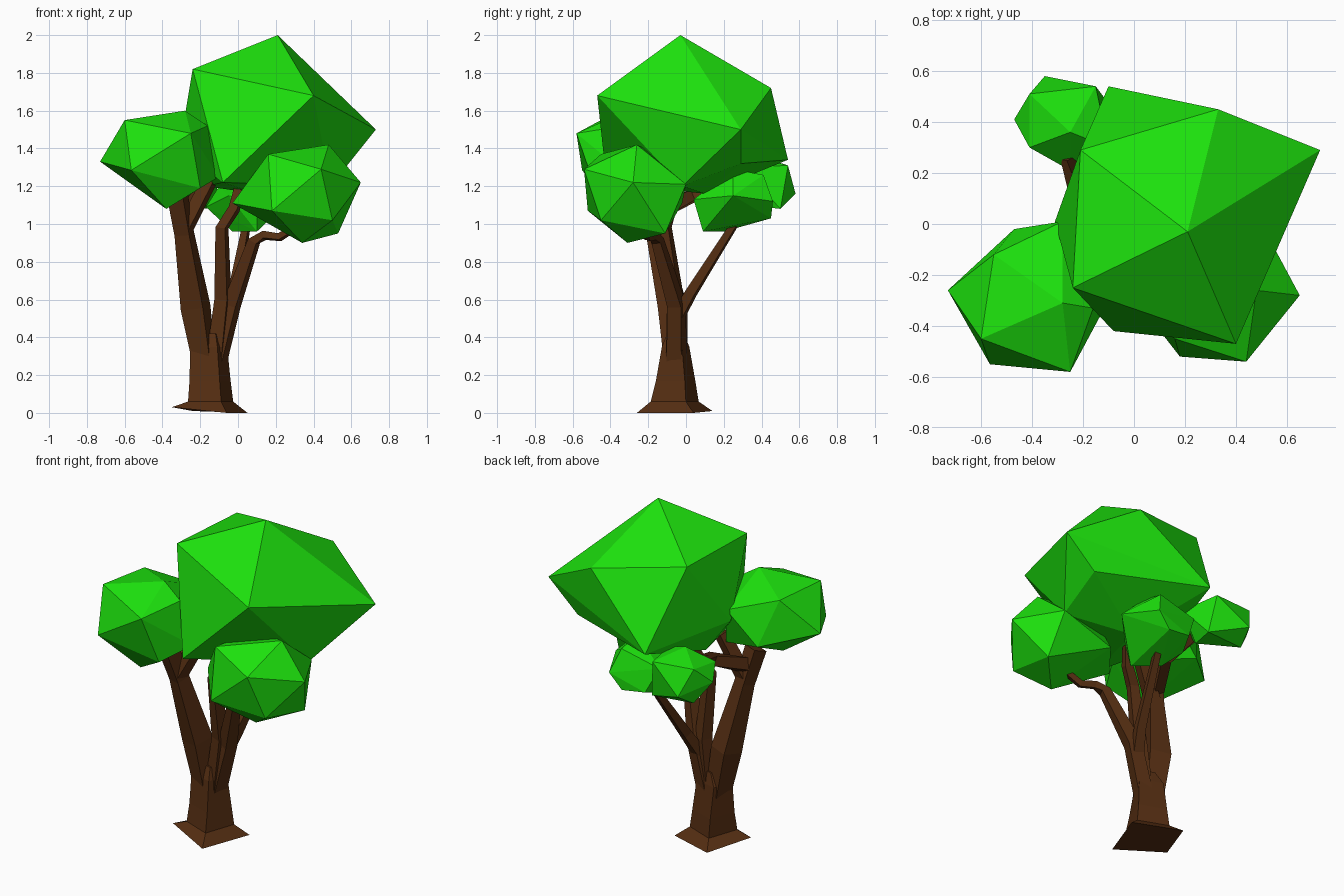
import bpy, bmesh, math
from mathutils import Vector


def material(name, color):
    m = bpy.data.materials.new(name)
    m.diffuse_color = color
    return m


LEAF = material("leaf_green", (0.012, 0.76, 0.004, 1))
BARK = material("bark_brown", (0.09, 0.027, 0.006, 1))


def finish(bm, name, mat):
    bmesh.ops.recalc_face_normals(bm, faces=bm.faces)
    me = bpy.data.meshes.new(name)
    bm.to_mesh(me)
    bm.free()
    me.materials.append(mat)
    ob = bpy.data.objects.new(name, me)
    bpy.context.collection.objects.link(ob)
    return ob


def clump(name, *corners):
    """Faceted leaf mass: the hull around a dozen corner points."""
    bm = bmesh.new()
    for c in corners:
        bm.verts.new(c)
    bmesh.ops.convex_hull(bm, input=bm.verts)
    loose = [v for v in bm.verts if not v.link_faces]
    bmesh.ops.delete(bm, geom=loose, context='VERTS')
    return finish(bm, name, LEAF)


def skin(bm, rings):
    """Bridge successive vertex rings and cap both ends."""
    n = len(rings[0])
    for a, b in zip(rings, rings[1:]):
        for i in range(n):
            j = (i + 1) % n
            bm.faces.new((a[i], a[j], b[j], b[i]))
    bm.faces.new(rings[0])
    bm.faces.new(rings[-1])


def limb(name, *stations, sides=4):
    """Tapered branch through (x, y, z, radius) stations."""
    bm = bmesh.new()
    pts = [Vector(s[:3]) for s in stations]
    rings = []
    for k, p in enumerate(pts):
        d = (pts[min(k + 1, len(pts) - 1)] - pts[max(k - 1, 0)]).normalized()
        u = Vector((0, 1, 0)).cross(d)
        if u.length < 0.3:
            u = Vector((0, 0, -1)).cross(d)
        u.normalize()
        v = d.cross(u)
        r = stations[k][3]
        rings.append([bm.verts.new(p + r * (math.cos(t) * u + math.sin(t) * v))
                      for t in (math.tau * (i + 0.28) / sides for i in range(sides))])
    skin(bm, rings)
    return finish(bm, name, BARK)


# Trunk: four-sided, turned a little, with a wide flared foot
bm = bmesh.new()
rings = [[bm.verts.new(c) for c in
          ((-0.35, -0.13, 0.03), (-0.06, -0.26, 0), (0.05, 0.04, 0), (-0.24, 0.14, 0.01))]]
for x, y, z, rx, ry in ((-0.145, -0.06, 0.06, 0.132, 0.14), (-0.148, -0.055, 0.17, 0.12, 0.115),
                        (-0.155, -0.055, 0.35, 0.108, 0.08), (-0.14, -0.055, 0.42, 0.05, 0.05)):
    rings.append([bm.verts.new((x + rx * math.cos(t), y + ry * math.sin(t), z))
                  for t in (math.radians(205 + 90 * i) for i in range(4))])
skin(bm, rings)
finish(bm, "trunk", BARK)

# Branches
limb("left_branch", (-0.18, -0.055, 0.28, 0.07), (-0.225, -0.07, 0.56, 0.088),
     (-0.285, -0.16, 0.95, 0.058), (-0.32, -0.22, 1.15, 0.062))
limb("left_fork", (-0.285, -0.17, 0.97, 0.05), (-0.15, -0.13, 1.23, 0.045))
limb("back_left_branch", (-0.29, -0.16, 1.06, 0.05), (-0.2, 0.04, 1.15, 0.042),
     (-0.26, 0.26, 1.24, 0.03))
limb("middle_branch", (-0.12, -0.055, 0.24, 0.06), (-0.08, -0.055, 0.6, 0.05),
     (-0.085, -0.11, 0.98, 0.038), (-0.02, -0.08, 1.08, 0.035), (0.02, -0.03, 1.24, 0.03))
limb("right_branch", (-0.12, -0.05, 0.24, 0.06), (-0.035, -0.05, 0.57, 0.055),
     (0.085, -0.15, 0.91, 0.037), (0.14, -0.17, 0.94, 0.028),
     (0.22, -0.2, 0.93, 0.025), (0.3, -0.22, 0.98, 0.022))
limb("back_branch", (-0.06, -0.05, 0.5, 0.045), (-0.02, 0.03, 0.64, 0.037),
     (0.05, 0.27, 1.02, 0.024))

# Leaf masses
clump("main_crown", (0.21, -0.03, 2), (-0.24, -0.25, 1.82), (-0.21, 0.29, 1.81),
      (0.33, 0.45, 1.72), (0.73, 0.29, 1.5), (0.4, -0.47, 1.68), (-0.1, 0.54, 1.34),
      (-0.31, 0.01, 1.4), (-0.08, -0.42, 1.22), (0.53, 0.29, 1.32),
      (0.49, -0.02, 1.2), (0.1, 0.1, 1.16), (-0.17, 0.05, 1.2))
clump("left_leaves", (-0.73, -0.26, 1.33), (-0.6, -0.45, 1.55), (-0.28, -0.31, 1.6),
      (-0.55, -0.12, 1.54), (-0.25, -0.58, 1.48), (-0.565, -0.55, 1.285),
      (-0.16, -0.33, 1.52), (-0.47, -0.02, 1.27), (-0.38, -0.4, 1.08),
      (-0.2, -0.48, 1.19), (-0.1, -0.3, 1.25), (-0.2, -0.1, 1.2), (-0.28, 0.01, 1.46))
clump("right_leaves", (0.65, -0.28, 1.22), (0.48, -0.26, 1.42), (0.44, -0.54, 1.29),
      (0.18, -0.52, 1.07), (0.16, -0.45, 1.37), (0.53, -0.11, 0.95), (0.5, -0.45, 1.02),
      (0.34, -0.31, 0.9), (0.5, 0, 1.21), (-0.03, -0.25, 1.11),
      (0.15, -0.02, 1.11), (0.2, -0.12, 1.35))
clump("back_left_leaves", (-0.47, 0.41, 1.22), (-0.41, 0.51, 1.32), (-0.35, 0.58, 1.16),
      (-0.15, 0.54, 1.31), (-0.41, 0.3, 1.29), (-0.25, 0.21, 1.2),
      (-0.25, 0.36, 1.36), (-0.38, 0.47, 1.09), (-0.12, 0.5, 1.08),
      (-0.1, 0.3, 1.3), (-0.17, 0.33, 1.1))
clump("back_leaves", (0.3, 0.25, 1.15), (0.2, 0.46, 1.12), (0.1, 0.09, 0.96),
      (0.12, 0.45, 1.03), (-0.03, 0.2, 0.96), (-0.17, 0.22, 1.09),
      (-0.03, 0.44, 1.05), (0.15, 0.41, 1.26), (0.15, 0.25, 1.29),
      (-0.1, 0.4, 1.2), (0.1, 0.04, 1.13), (-0.05, 0.08, 1.15))
